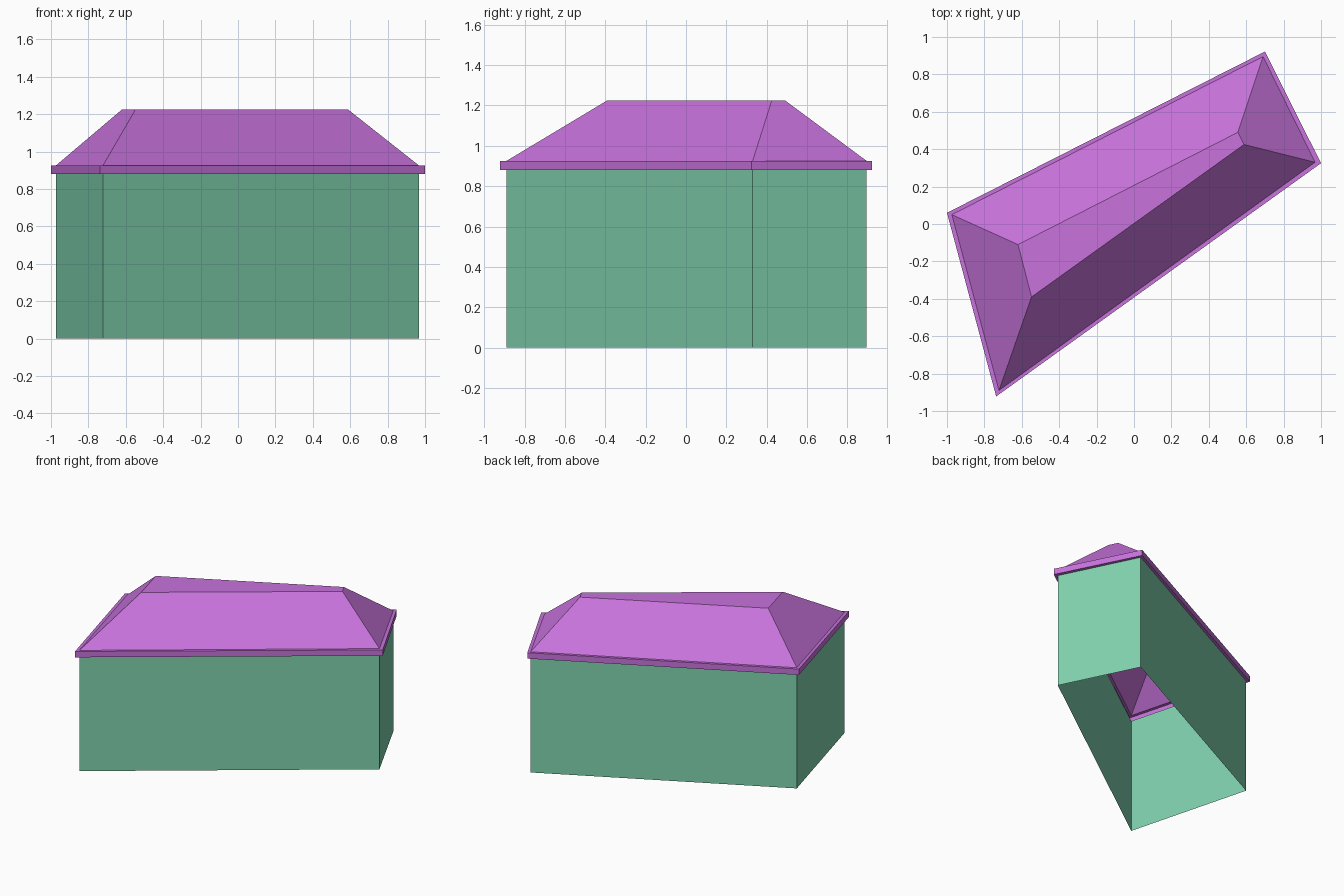
import bpy

cube = bpy.data.objects.get("Cube")
if cube:
    bpy.data.objects.remove(cube, do_unlink=True)


def make_material(name, color):
    mat = bpy.data.materials.new(name)
    mat.use_nodes = True
    mat.diffuse_color = color
    mat.node_tree.nodes["Principled BSDF"].inputs["Base Color"].default_value = color
    return mat


def loft(name, rings, mat, cap=False):
    """Skin a stack of (outline, height) rings with quads facing outward."""
    n = len(rings[0][0])
    verts = [(x, y, z) for outline, z in rings for x, y in outline]
    faces = []
    for r in range(len(rings) - 1):
        for i in range(n):
            j = (i + 1) % n
            faces.append((r * n + i, r * n + j, (r + 1) * n + j, (r + 1) * n + i))
    if cap:
        faces.append(tuple(range(len(verts) - n, len(verts))))
    mesh = bpy.data.meshes.new(name)
    mesh.from_pydata(verts, [], faces)
    mesh.materials.append(mat)
    obj = bpy.data.objects.new(name, mesh)
    bpy.context.collection.objects.link(obj)
    return obj


green = make_material("wall green", (0.216, 0.645, 0.423, 1))
purple = make_material("roof purple", (0.578, 0.171, 0.716, 1))

# Plan outlines, counter-clockwise from the front corner
wall_plan = [(-0.722, -0.89), (0.968, 0.33), (0.69, 0.895), (-0.974, 0.05)]
eave_plan = [(-0.737, -0.922), (1.0, 0.325), (0.70, 0.922), (-1.0, 0.06)]
top_plan = [(-0.548, -0.39), (0.588, 0.425), (0.555, 0.49), (-0.62, -0.11)]
EAVE_BOTTOM, EAVE_TOP, ROOF_TOP = 0.88, 0.925, 1.225

# Walls, open underneath
loft("walls", [(wall_plan, 0), (wall_plan, EAVE_BOTTOM)], green)

# Overhanging eave: soffit, fascia and upper lip
loft("eave", [(wall_plan, EAVE_BOTTOM), (eave_plan, EAVE_BOTTOM),
              (eave_plan, EAVE_TOP), (wall_plan, EAVE_TOP)], purple)

# Hipped roof with flat top
loft("roof", [(wall_plan, EAVE_TOP), (top_plan, ROOF_TOP)], purple, cap=True)
